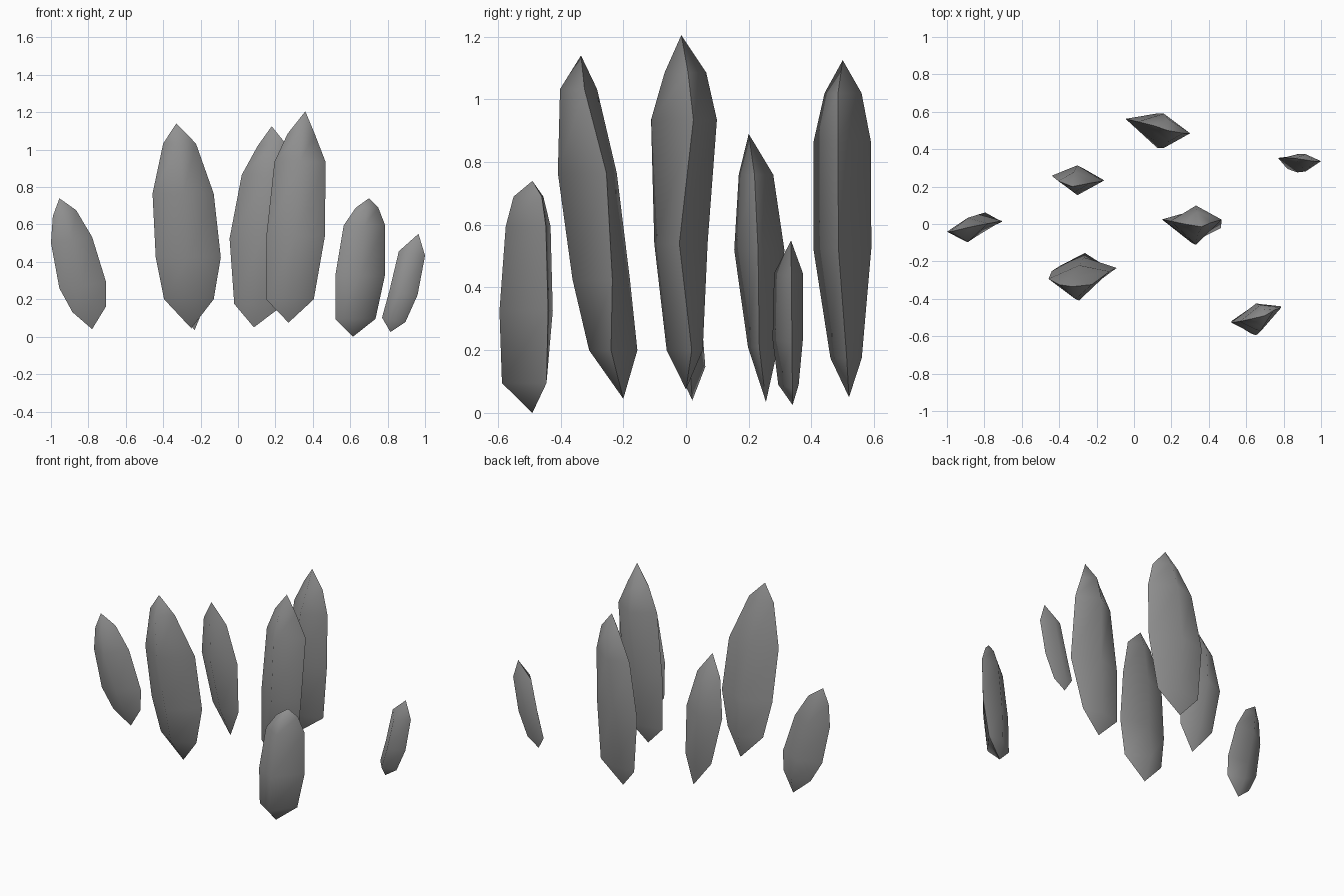
import bpy, bmesh

stone = bpy.data.materials.new("dark_stone")
stone.diffuse_color = (0.28, 0.28, 0.28, 1)


def shard(name, bottom, top, rings, yaw, tilt=0.0, ridge=0.0):
    """Leaf-like shard: two tips joined by diamond rings, sharp side edges.
    Each ring: height, left x, right x, front depth, back depth, right edge shift."""
    bm = bmesh.new()
    loops = []
    for z, left, right, front, back, shift in rings:
        t = (z - bottom[2]) / (top[2] - bottom[2])
        y = bottom[1] + t * (top[1] - bottom[1])      # lean of the axis
        mid, half = (left + right) / 2, (right - left) / 2
        loops.append([bm.verts.new(p) for p in (
            (left, y - half * yaw, z - tilt),
            (mid + ridge, y - front, z),
            (right, y + shift, z + tilt),
            (mid + ridge, y + back, z))])
    low, high = bm.verts.new(bottom), bm.verts.new(top)
    for i in range(4):
        j = (i + 1) % 4
        bm.faces.new((low, loops[0][j], loops[0][i]))
        bm.faces.new((high, loops[-1][i], loops[-1][j]))
        for a, b in zip(loops, loops[1:]):
            bm.faces.new((a[i], a[j], b[j], b[i]))
    bmesh.ops.recalc_face_normals(bm, faces=bm.faces)
    # Smooth front and back, sharp left and right edges
    for f in bm.faces:
        f.smooth = True
    for side in (0, 2):
        chain = [low] + [loop[side] for loop in loops] + [high]
        for a, b in zip(chain, chain[1:]):
            bm.edges.get((a, b)).smooth = False
    mesh = bpy.data.meshes.new(name)
    bm.to_mesh(mesh)
    bm.free()
    mesh.materials.append(stone)
    obj = bpy.data.objects.new(name, mesh)
    bpy.context.collection.objects.link(obj)


# Left side shards
shard("shard_far_left", (-.78, .02, .04), (-.955, -.035, .74),
      [(.147, -.885, -.705, .04, .05, .0), (.275, -.955, -.705, .06, .05, .015),
       (.517, -1.0, -.78, .08, .05, .02), (.66, -.99, -.865, .045, .03, .015)], .22, .016)
shard("shard_left_front", (-.25, -.2, .045), (-.33, -.335, 1.14),
      [(.2, -.395, -.13, .09, .064, -.02), (.425, -.44, -.092, .115, .068, .012),
       (.765, -.457, -.13, .12, .068, .035), (1.033, -.4, -.225, .08, .038, -.002)], .03)
shard("shard_left_back", (-.232, .255, .035), (-.33, .2, .89),
      [(.21, -.37, -.16, .046, .05, -.01), (.52, -.44, -.165, .07, .09, .006),
       (.76, -.405, -.235, .04, .07, .01)], -.25)

# Tall centre shards
shard("shard_centre_back", (.085, .52, .05), (.18, .5, 1.125),
      [(.175, -.02, .25, .057, .043, -.005), (.525, -.045, .295, .105, .08, -.025),
       (.865, .02, .3, .098, .085, -.02), (1.02, .105, .265, .06, .058, -.017)], -.3)
shard("shard_centre_front", (.27, 0, .075), (.36, -.015, 1.205),
      [(.2, .15, .405, .06, .055, .02), (.54, .152, .465, .095, .075, -.015),
       (.935, .195, .468, .1, .11, .035), (1.085, .265, .41, .055, .078, .02)], -.2)

# Right side shards
shard("shard_right_front", (.615, -.49, 0), (.7, -.49, .74),
      [(.095, .52, .735, .097, .045, .045), (.325, .52, .785, .105, .065, .05),
       (.595, .565, .787, .085, .058, .043), (.69, .63, .75, .06, .035, .03)], .28)
shard("shard_far_right", (.815, .34, .025), (.965, .335, .55),
      [(.09, .77, .895, .045, .02, 0), (.235, .81, .96, .062, .035, 0),
       (.445, .86, 1.0, .055, .037, 0)], -.22, -.012, -.012)
